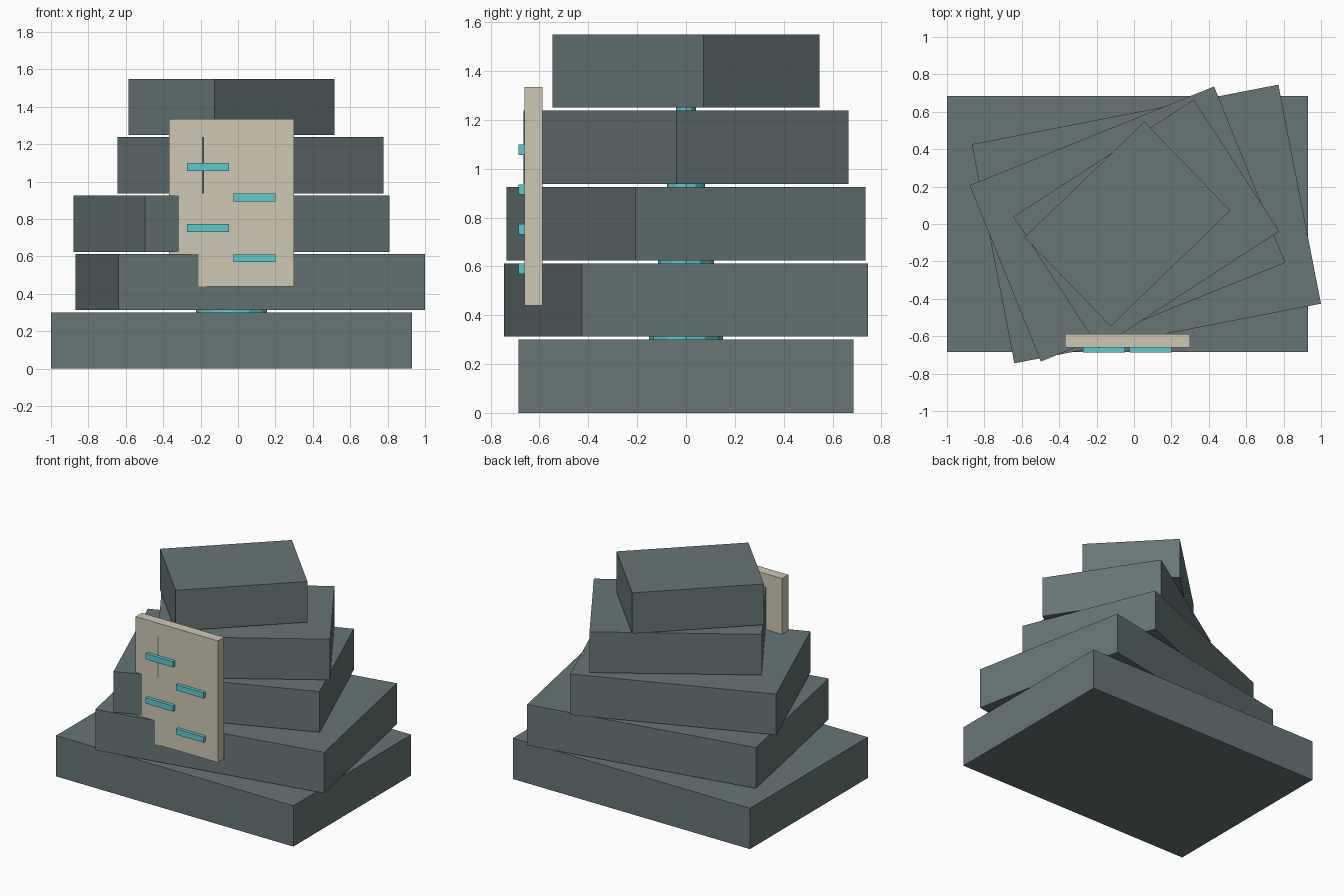
import bpy
from math import radians

cube = bpy.data.objects.get("Cube")
if cube:
    bpy.data.objects.remove(cube, do_unlink=True)


def material(name, rgb):
    mat = bpy.data.materials.new(name)
    mat.use_nodes = True
    mat.diffuse_color = (*rgb, 1)
    mat.node_tree.nodes["Principled BSDF"].inputs["Base Color"].default_value = (*rgb, 1)
    return mat


slate = material("slate grey", (0.135, 0.18, 0.183))
cream = material("cream", (0.62, 0.575, 0.455))
teal = material("teal", (0.108, 0.6, 0.62))


def finish(name, size, angle, mat):
    ob = bpy.context.object
    ob.name = name
    ob.scale = size
    ob.rotation_euler.z = radians(angle)
    bpy.ops.object.transform_apply(location=False, rotation=True, scale=True)
    ob.data.materials.append(mat)
    return ob


def box(name, centre, size, mat, angle=0):
    bpy.ops.mesh.primitive_cube_add(size=1, location=centre)
    return finish(name, size, angle, mat)


def disc(name, centre, size, mat, angle=0):
    bpy.ops.mesh.primitive_cylinder_add(vertices=12, radius=0.5, depth=1, location=centre)
    return finish(name, size, angle, mat)


# Stack of shrinking, twisting slabs that sway from side to side
TIERS = 5
HEIGHT = 0.3
STEP = 0.3125
for i in range(TIERS):
    x = -0.035 if i % 2 == 0 else 0.066
    width, depth = 1.93 - 0.26 * i, 1.37 - 0.177 * i
    z = STEP * i
    box(f"slab_{i + 1}", (x, 0, z + HEIGHT / 2), (width, depth, HEIGHT), slate, 11 * i)
    # Thin pivot plate filling the gap above each slab
    if i < TIERS - 1:
        gap = STEP - HEIGHT
        disc(f"pivot_{i + 1}", (x, 0, z + HEIGHT + gap / 2),
             (0.38 - 0.09 * i, 0.305 - 0.075 * i, gap), teal)

# Upright panel on the front
box("front_panel", (-0.035, -0.625, 0.8875), (0.67, 0.073, 0.895), cream)

# Staggered rungs on the panel
for i in range(4):
    x = 0.0875 if i % 2 == 0 else -0.16
    box(f"rung_{i + 1}", (x, -0.668, 0.59 + 0.1625 * i), (0.225, 0.036, 0.042), teal)
